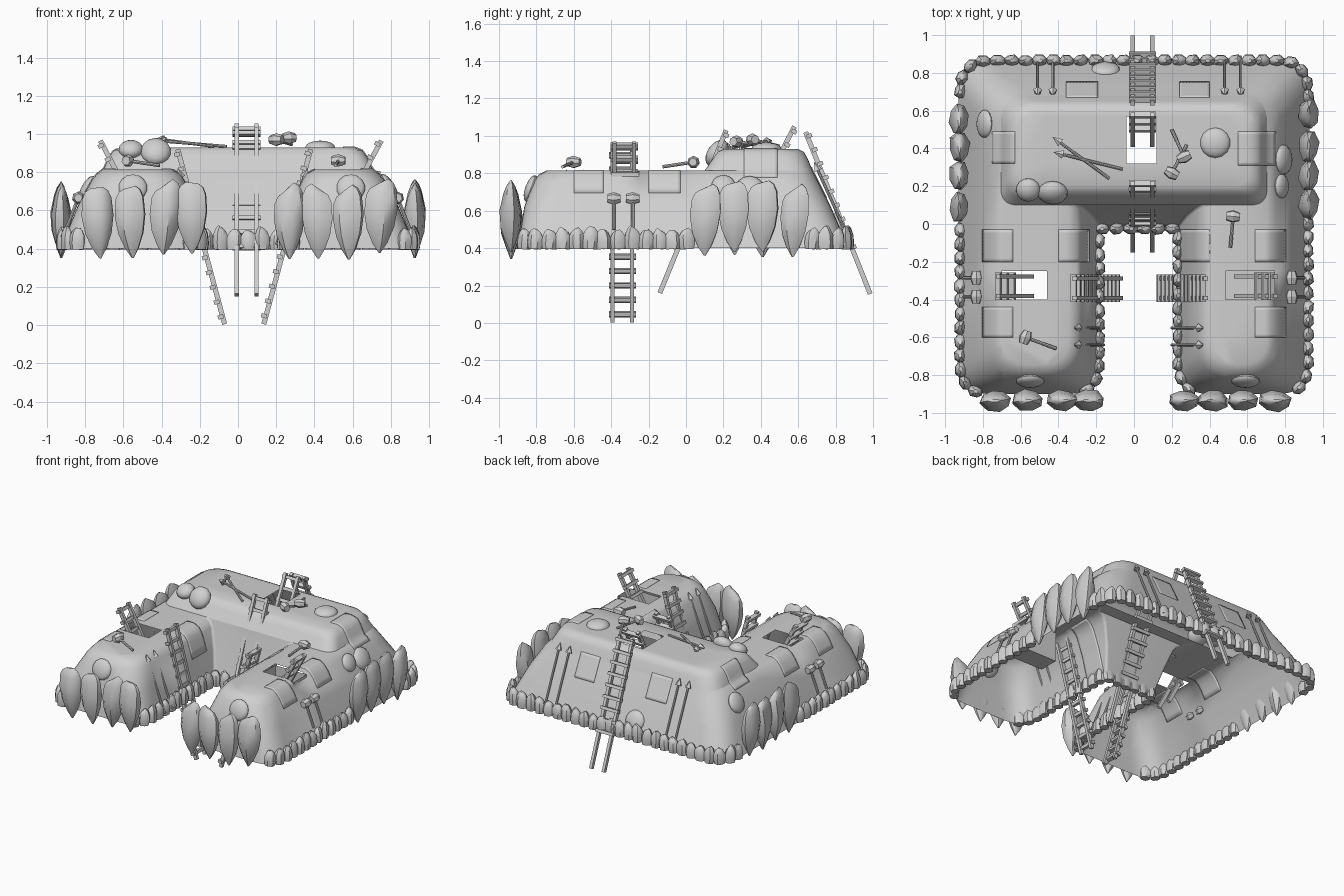
import bpy, bmesh, math, random
from mathutils import Vector, Matrix
from mathutils.bvhtree import BVHTree

random.seed(4)
if "Cube" in bpy.data.objects:
    bpy.data.objects.remove(bpy.data.objects["Cube"])

stone = bpy.data.materials.new("stone_grey")
stone.use_nodes = True
GREY = (0.63, 0.63, 0.63, 1)
stone.diffuse_color = GREY
stone.node_tree.nodes["Principled BSDF"].inputs["Base Color"].default_value = GREY


def make(name, bm, angle=35, smooth=True):
    bmesh.ops.recalc_face_normals(bm, faces=bm.faces)
    mesh = bpy.data.meshes.new(name)
    bm.to_mesh(mesh)
    bm.free()
    mesh.materials.append(stone)
    ob = bpy.data.objects.new(name, mesh)
    bpy.context.collection.objects.link(ob)
    if smooth:
        bpy.ops.object.select_all(action='DESELECT')
        ob.select_set(True)
        bpy.context.view_layer.objects.active = ob
        bpy.ops.object.shade_smooth_by_angle(angle=math.radians(angle))
    return ob


def loft(bm, rings, base=True):
    """Bridge a stack of equal rings of points; returns the top cap."""
    loops = [[bm.verts.new(p) for p in ring] for ring in rings]
    n = len(loops[0])
    for a, b in zip(loops, loops[1:]):
        for i in range(n):
            j = (i + 1) % n
            bm.faces.new((a[i], a[j], b[j], b[i]))
    if base:
        bm.faces.new(loops[0][::-1])
    return bm.faces.new(loops[-1])


def rounded(corners, radii, steps=8):
    """Closed polygon with each corner replaced by a curve."""
    pts, n = [], len(corners)
    for i, r in enumerate(radii):
        c = Vector(corners[i])
        a = c + (Vector(corners[i - 1]) - c).normalized() * r
        b = c + (Vector(corners[(i + 1) % n]) - c).normalized() * r
        for k in range(steps + 1):
            t = k / steps
            pts.append(a * (1 - t) ** 2 + c * 2 * t * (1 - t) + b * t ** 2)
    return pts


def u_outline(side, back, front, gap_left, gap_right, court, r):
    """Outline of the rear body with two arms around an open court."""
    corners = [(-side, back), (side, back), (side, front), (gap_right, front), (gap_right, court),
               (gap_left, court), (gap_left, front), (-side, front)]
    return rounded(corners, [r, r, r, r, 0.02, 0.02, r, r])


def box(bm, center, size, rot=Matrix()):
    m = Matrix.Translation(center) @ rot @ Matrix.Diagonal((*size, 1))
    return bmesh.ops.create_cube(bm, size=1, matrix=m)["verts"]


def split(bm, point, normal):
    bmesh.ops.bisect_plane(bm, geom=bm.verts[:] + bm.edges[:] + bm.faces[:], plane_co=point, plane_no=normal)


# Hollow shell, open below: U-shaped walls, flat arm roofs, then the raised rear roof
ROOF = 0.815
bm = bmesh.new()
walls = [(0.4, (0.93, 0.87, -0.9, -0.18, 0.23, -0.02, 0.17)), (0.62, (0.84, 0.775, -0.865, -0.235, 0.285, 0.05, 0.18)),
         (0.76, (0.765, 0.705, -0.815, -0.28, 0.335, 0.09, 0.19)), (0.795, (0.735, 0.687, -0.785, -0.305, 0.36, 0.1, 0.18)),
         (ROOF, (0.705, 0.677, -0.745, -0.345, 0.4, 0.105, 0.145))]
cap = loft(bm, [[(p.x, p.y, z) for p in u_outline(*spec)] for z, spec in walls], base=False)
bmesh.ops.triangulate(bm, faces=[cap])
split(bm, (0, 0.2, 0), (0, 1, 0))
inner = [f for f in bm.faces if f.calc_center_median().y > 0.2 and all(abs(v.co.z - ROOF) < 0.001 for v in f.verts)]
bmesh.ops.delete(bm, geom=inner, context='FACES')
rings = []
for z, x, y0, y1, r in [(ROOF, 0.705, 0.1, 0.677, 0.145), (0.88, 0.675, 0.145, 0.65, 0.15),
                        (0.915, 0.65, 0.17, 0.63, 0.15), (0.93, 0.61, 0.2, 0.6, 0.14)]:
    rings.append([(p.x, p.y, z) for p in rounded([(-x, y1), (x, y1), (x, y0), (-x, y0)], [r, r, 0.09, 0.09])])
loft(bm, rings, base=False)

# Hatches cut in the roofs: (x centre, y centre, x size, y size)
hatches = [(-0.58, -0.325, 0.24, 0.15), (0.615, -0.325, 0.26, 0.15), (0.04, 0.445, 0.16, 0.25)]
for x, y, sx, sy in hatches:
    for s in (-0.5, 0.5):
        split(bm, (x + s * sx, 0, 0), (1, 0, 0))
        split(bm, (0, y + s * sy, 0), (0, 1, 0))
holes = []
for f in bm.faces:
    c = f.calc_center_median()
    if c.z > 0.6 and any(abs(c.x - x) < sx / 2 and abs(c.y - y) < sy / 2 for x, y, sx, sy in hatches):
        holes.append(f)
bmesh.ops.delete(bm, geom=holes, context='FACES')
tree = BVHTree.FromBMesh(bm)
make("shell", bm, 50)

# Closed well under the left arm hatch
bm = bmesh.new()
box(bm, (0.615, -0.325, 0.675), (0.26, 0.15, 0.26))
bmesh.ops.delete(bm, geom=[f for f in bm.faces if f.calc_center_median().z > 0.8], context='FACES')
make("hatch_well", bm, smooth=False)


def surface(x, y):
    """Point and upward normal of the shell under a plan position."""
    point, normal, _, _ = tree.ray_cast(Vector((x, y, 2)), Vector((0, 0, -1)))
    return point, (normal if normal.z > 0 else -normal)


# Thin patches lying on the shell
patches = [(-0.75, -0.63, 0.32, 0.49), (0.55, 0.75, 0.31, 0.49), (-0.36, -0.19, 0.67, 0.75), (0.24, 0.40, 0.67, 0.75)]
patches += [(x, x + 0.16, -0.2, -0.03) for x in (-0.8, -0.4, 0.24, 0.64)]
patches += [(x, x + 0.16, -0.6, -0.44) for x in (-0.8, 0.64)]
for x0, x1, y0, y1 in patches:
    bm = bmesh.new()
    bmesh.ops.create_grid(bm, x_segments=10, y_segments=10, size=0.5)
    for v in bm.verts:
        p, n = surface((x0 + x1) / 2 + v.co.x * (x1 - x0), (y0 + y1) / 2 + v.co.y * (y1 - y0))
        v.co = p + n * 0.004
    make("wall_patch", bm, 50).modifiers.new("thickness", 'SOLIDIFY').thickness = 0.008

# Boulders half sunk in the shell: (x, y, radius, bulge)
for x, y, r, h in [(-0.79, 0.53, 0.075, 0.03), (-0.56, 0.18, 0.065, 0.045), (-0.43, 0.165, 0.08, 0.05),
                   (-0.15, 0.82, 0.075, 0.03), (0.43, 0.43, 0.08, 0.035), (0.79, 0.34, 0.08, 0.035),
                   (0.78, 0.2, 0.065, 0.03), (-0.55, -0.83, 0.075, 0.03), (0.59, -0.83, 0.075, 0.03)]:
    p, n = surface(x, y)
    bm = bmesh.new()
    m = Matrix.Translation(p) @ n.to_track_quat('Z', 'Y').to_matrix().to_4x4() @ Matrix.Diagonal((r, r, h, 1))
    bmesh.ops.create_uvsphere(bm, u_segments=14, v_segments=10, radius=1, matrix=m)
    make("boulder", bm)


def fang(bm, x, y, z, turn, width, depth, height, profile, sides=8):
    """Upright stone; profile rows are (height, width, depth) factors."""
    m = Matrix.Translation((x, y, z)) @ Matrix.Rotation(turn, 4, 'Z') @ Matrix.Rotation(random.uniform(-0.06, 0.06), 4, 'Y')
    shape = [random.uniform(0.88, 1.08) for _ in range(sides)]
    slant = random.uniform(-0.08, 0.08)
    rings = []
    for t, w, d in profile:
        ring = []
        for i, j in enumerate(shape):
            a = math.tau * (i + 0.3) / sides
            lift = t * (1 + slant * math.cos(a))
            ring.append(m @ Vector((math.cos(a) * width * w * j, math.sin(a) * depth * d * j, lift * height)))
        rings.append(ring)
    loft(bm, rings)


TUSK = [(0, 0.06, 0.1), (0.14, 0.45, 0.45), (0.35, 0.82, 0.9), (0.6, 1, 1), (0.85, 0.92, 0.65), (0.95, 0.72, 0.4), (1, 0.4, 0.12)]
PEBBLE = [(0, 0.85, 0.9), (0.3, 1, 1), (0.65, 0.95, 0.9), (0.88, 0.65, 0.6), (1, 0.3, 0.3)]

# Tall tusk stones on the front of the arms and both flanks
bm = bmesh.new()
for x in (-0.72, -0.55, -0.39, -0.24, 0.27, 0.42, 0.58, 0.74):
    fang(bm, x, -0.935, 0.35 + random.uniform(-0.01, 0.03), 0, 0.085, 0.06, 0.37, TUSK)
for side in (-1, 1):
    for y in (0.1, 0.26, 0.41, 0.57):
        fang(bm, side * 0.925, y, 0.36 + random.uniform(-0.01, 0.03), math.pi / 2, 0.085, 0.055, 0.37, TUSK)
make("tusk_stones", bm, 40)

# Small kerb stones following the base outline
outline = u_outline(0.92, 0.865, -0.9, -0.185, 0.235, -0.025, 0.16)
bm = bmesh.new()
carry = 0
for a, b in zip(outline, outline[1:] + outline[:1]):
    d = b - a
    while carry < d.length:
        p = a + d.normalized() * carry
        carry += 0.074
        behind_tusk = p.y < -0.893 or (abs(p.x) > 0.9 and 0.03 < p.y < 0.64)
        if not behind_tusk:
            fang(bm, p.x, p.y, 0.395, math.atan2(d.y, d.x), 0.043, 0.034, random.uniform(0.1, 0.12), PEBBLE, 7)
    carry -= d.length
make("kerb_stones", bm, 40)


def ladder(name, foot, head, side, first):
    """Two rails and rungs, starting at a given rung height."""
    foot, head, side = Vector(foot), Vector(head), Vector(side)
    up = (head - foot).normalized()
    rot = Matrix((side, up.cross(side), up)).transposed().to_4x4()
    bm = bmesh.new()
    for s in (-0.052, 0.052):
        box(bm, (foot + head) / 2 + side * s, (0.022, 0.026, (head - foot).length), rot)
    d = (head - foot).length - 0.025
    while foot.z + up.z * d > first:
        box(bm, foot + up * d + up.cross(side) * 0.01, (0.145, 0.03, 0.022), rot)
        d -= 0.08
    make(name, bm, smooth=False)


X, Y = (1, 0, 0), (0, 1, 0)
ladder("rear_ladder", (0.045, 0.985, 0.155), (0.045, 0.64, 1.02), X, 0.4)
ladder("court_ladder", (0.045, -0.14, 0.16), (0.045, 0.215, 1.03), X, 0.4)
ladder("roof_hatch_ladder", (0.045, 0.42, 0.74), (0.045, 0.58, 1.05), X, 0.86)
ladder("right_inner_ladder", (-0.07, -0.34, 0.005), (-0.315, -0.34, 0.92), Y, 0.04)
ladder("left_inner_ladder", (0.135, -0.34, 0.005), (0.38, -0.34, 0.92), Y, 0.04)
ladder("right_hatch_ladder", (-0.54, -0.33, 0.62), (-0.72, -0.33, 0.965), Y, 0.78)
ladder("left_hatch_ladder", (0.54, -0.33, 0.58), (0.75, -0.33, 0.965), Y, 0.78)


def rod(bm, a, b, r1, r2, sides=8):
    a, b = Vector(a), Vector(b)
    m = Matrix.Translation((a + b) / 2) @ (b - a).to_track_quat('Z', 'Y').to_matrix().to_4x4()
    bmesh.ops.create_cone(bm, cap_ends=True, segments=sides, radius1=r1, radius2=r2, depth=(b - a).length, matrix=m)


def spear(tail, tip):
    tail, tip = Vector(tail), Vector(tip)
    neck = tip + (tail - tip).normalized() * 0.05
    bm = bmesh.new()
    rod(bm, tail, neck, 0.008, 0.008)
    rod(bm, neck, tip, 0.024, 0.001, 5)
    make("spear", bm)


# Spears leaning on the rear wall and the inner arm walls, two loose on the roof
for x in (-0.51, -0.43, 0.48, 0.565):
    spear((x, 0.885, 0.42), (x, 0.685, 0.86))
for y in (-0.55, -0.64):
    spear((-0.16, y, 0.42), (-0.315, y, 0.82))
    spear((0.2, y, 0.42), (0.365, y, 0.82))
spear((-0.13, 0.24, 0.935), (-0.43, 0.46, 0.975))
spear((-0.06, 0.29, 0.935), (-0.425, 0.38, 0.965))


def hammer(grip, head):
    grip, head = Vector(grip), Vector(head)
    d = (head - grip).normalized()
    across = d.cross(Vector((0, 0, 1))).normalized() * 0.036
    bm = bmesh.new()
    rod(bm, grip, head + d * 0.02, 0.009, 0.009)
    rod(bm, head - across, head, 0.024, 0.034, 7)
    rod(bm, head, head + across, 0.034, 0.022, 7)
    make("stone_hammer", bm)


# Hammers on the roofs and hung on the outer walls
hammer((0.2, 0.5, 0.945), (0.265, 0.355, 0.98))
hammer((0.28, 0.42, 0.945), (0.2, 0.27, 0.97))
hammer((-0.41, -0.66, 0.835), (-0.575, -0.6, 0.86))
hammer((0.51, -0.125, 0.835), (0.525, 0.04, 0.86))
for y in (-0.385, -0.285):
    for s in (-1, 1):
        hammer((s * 0.9, y, 0.5), (s * 0.835, y, 0.665))
